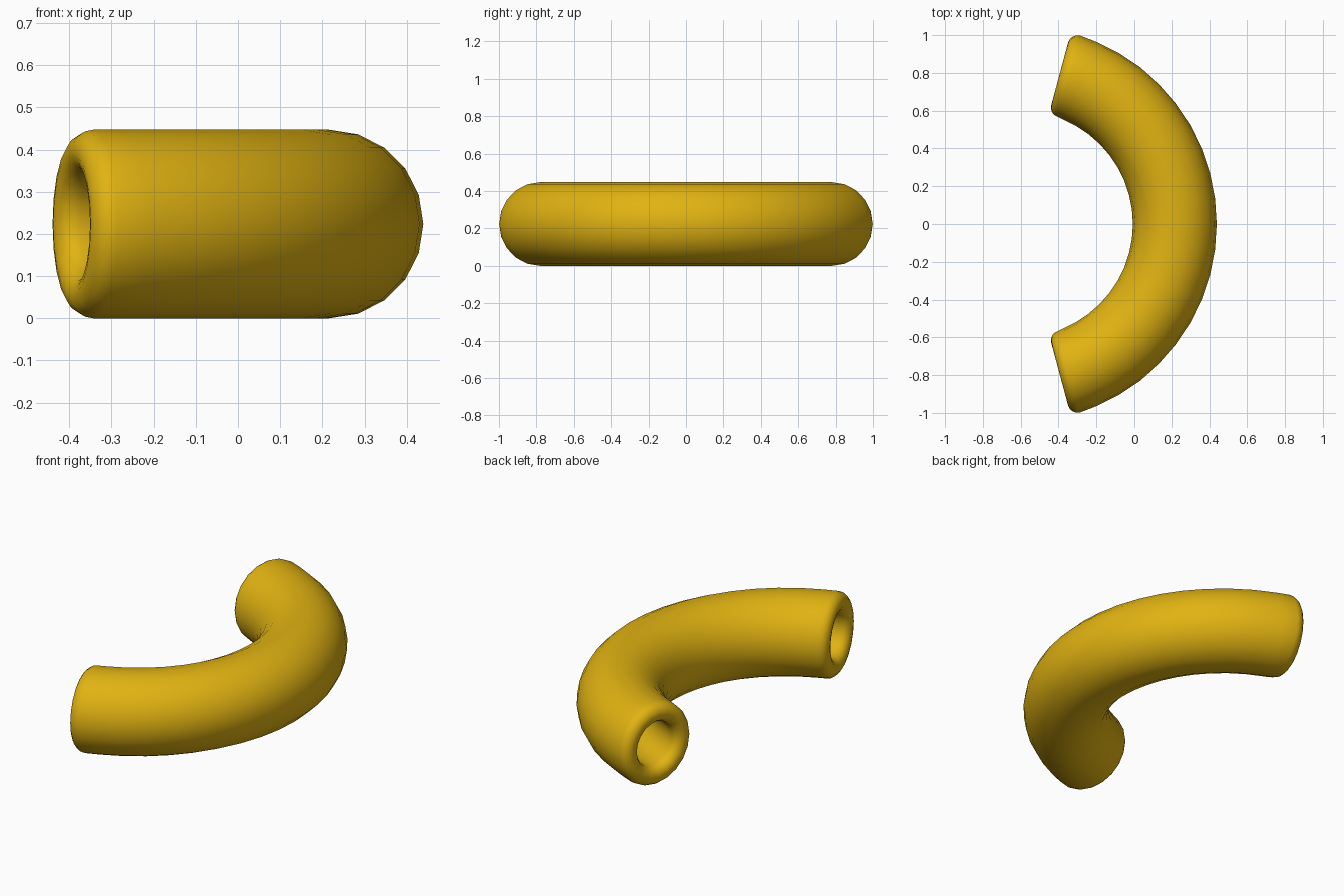
import bpy, bmesh
from math import pi, sin, cos, radians
from mathutils import Vector

if "Cube" in bpy.data.objects:
    bpy.data.objects.remove(bpy.data.objects["Cube"])

SIDES, STEPS, LIP = 20, 20, 8
BEND_R, BEND_X = 0.823, -0.607        # bend radius and bend centre
OUTER, INNER = 0.2235, 0.12           # tube radii
LIP_R = (OUTER - INNER) / 2
MID_R = (OUTER + INNER) / 2
END = radians(75)


def ring(bm, ang, shift, r):
    """Circle of vertices across the tube, shifted along the bend tangent."""
    radial = Vector((cos(ang), sin(ang), 0))
    tangent = Vector((-sin(ang), cos(ang), 0))
    centre = Vector((BEND_X, 0, OUTER)) + radial * BEND_R + tangent * shift
    return [bm.verts.new(centre + r * (radial * cos(a) + Vector((0, 0, sin(a)))))
            for a in (2 * pi * i / SIDES for i in range(SIDES))]


def lip(sign):
    """Half-round rim at one end, from the outer wall to the inner wall or back."""
    out = []
    for i in range(LIP + 1):
        t = pi * i / LIP if sign > 0 else pi - pi * i / LIP
        out.append((sign * END, sign * LIP_R * (sin(t) - 1), MID_R + LIP_R * cos(t)))
    return out


# Section list: outer wall, rounded rim, inner wall, rounded rim
bend = [-END + 2 * END * i / STEPS for i in range(1, STEPS)]
sections = [(a, 0, OUTER) for a in bend] + lip(1)
sections += [(a, 0, INNER) for a in reversed(bend)] + lip(-1)

bm = bmesh.new()
rings = [ring(bm, *s) for s in sections]
for k, a in enumerate(rings):
    b = rings[(k + 1) % len(rings)]
    for i in range(SIDES):
        j = (i + 1) % SIDES
        bm.faces.new((a[i], a[j], b[j], b[i])).smooth = True
bmesh.ops.recalc_face_normals(bm, faces=bm.faces)

mesh = bpy.data.meshes.new("curved_tube")
bm.to_mesh(mesh)
bm.free()
tube = bpy.data.objects.new("curved_tube", mesh)
bpy.context.collection.objects.link(tube)

# Golden yellow
gold = bpy.data.materials.new("golden_yellow")
gold.diffuse_color = (0.75, 0.45, 0.006, 1)
gold.use_nodes = True
gold.node_tree.nodes["Principled BSDF"].inputs["Base Color"].default_value = gold.diffuse_color
mesh.materials.append(gold)
